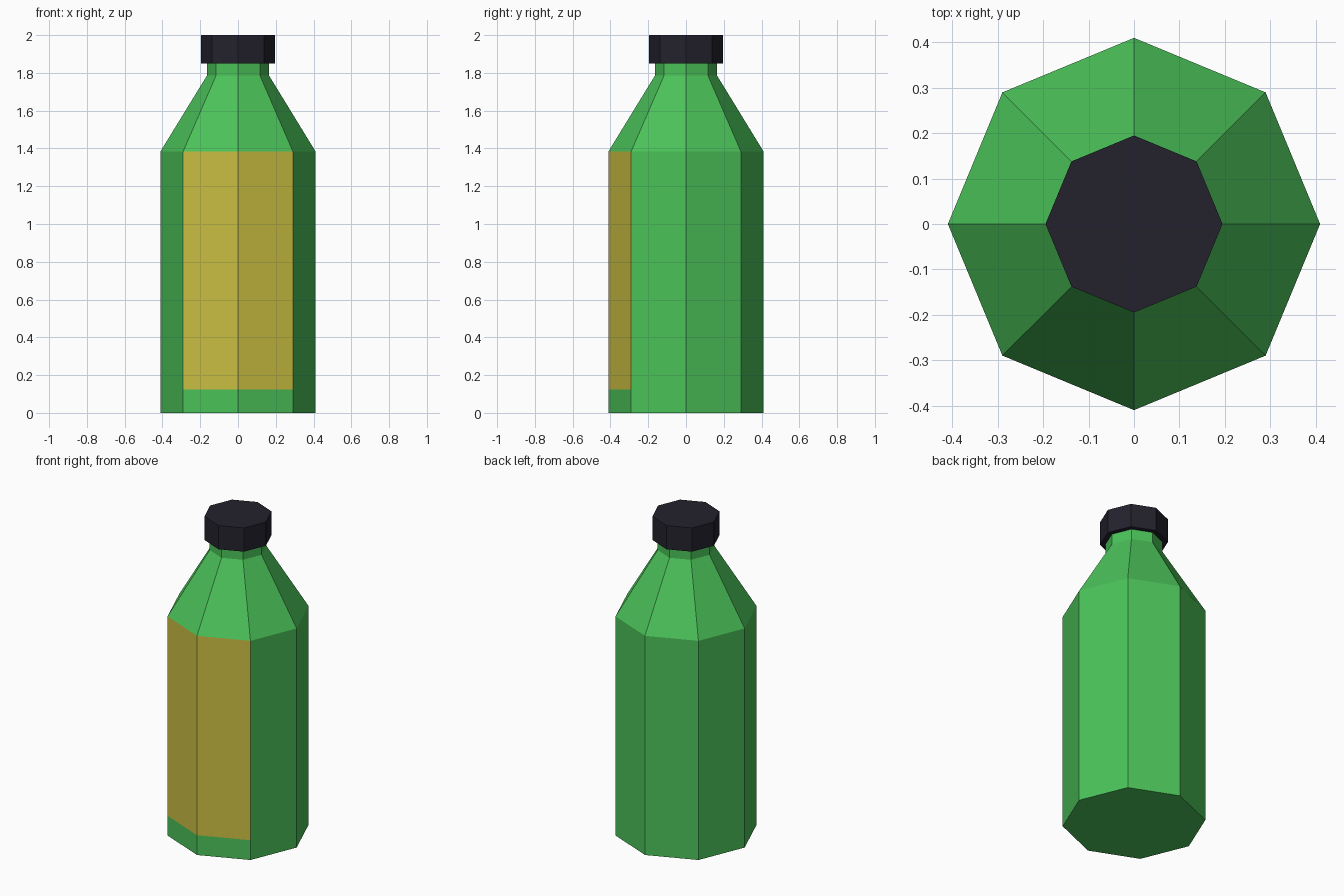
import bpy, bmesh
from math import cos, sin, tau

if "Cube" in bpy.data.objects:
    bpy.data.objects.remove(bpy.data.objects["Cube"])

SIDES = 8


def material(name, rgb):
    m = bpy.data.materials.new(name)
    m.diffuse_color = (*rgb, 1)
    m.use_nodes = True
    m.node_tree.nodes["Principled BSDF"].inputs["Base Color"].default_value = m.diffuse_color
    return m


def lathe(name, profile, mats, paint=None):
    """Closed eight-sided solid from (radius, z) rings; paint(ring, side) picks the material."""
    bm = bmesh.new()
    rings = [[bm.verts.new((r * cos(tau * i / SIDES), r * sin(tau * i / SIDES), z))
              for i in range(SIDES)] for r, z in profile]
    bm.faces.new(rings[0][::-1])
    bm.faces.new(rings[-1])
    for k, (low, high) in enumerate(zip(rings, rings[1:])):
        for i in range(SIDES):
            j = (i + 1) % SIDES
            f = bm.faces.new((low[i], low[j], high[j], high[i]))
            if paint:
                f.material_index = paint(k, i)
    mesh = bpy.data.meshes.new(name)
    bm.to_mesh(mesh)
    bm.free()
    for m in mats:
        mesh.materials.append(m)
    ob = bpy.data.objects.new(name, mesh)
    bpy.context.collection.objects.link(ob)
    return ob


green = material("green_glass", (0.07, 0.54, 0.10))
yellow = material("label_yellow", (0.60, 0.52, 0.055))
dark = material("cap_dark", (0.017, 0.016, 0.027))

# Bottle: base band, label band, shoulder, neck; label covers the two front sides
lathe("bottle",
      [(0.41, 0), (0.41, 0.125), (0.41, 1.385), (0.165, 1.785), (0.165, 1.85)],
      [green, yellow],
      lambda ring, side: int(ring == 1 and side in (5, 6)))

# Screw cap
lathe("cap", [(0.195, 1.85), (0.195, 2.0)], [dark])
